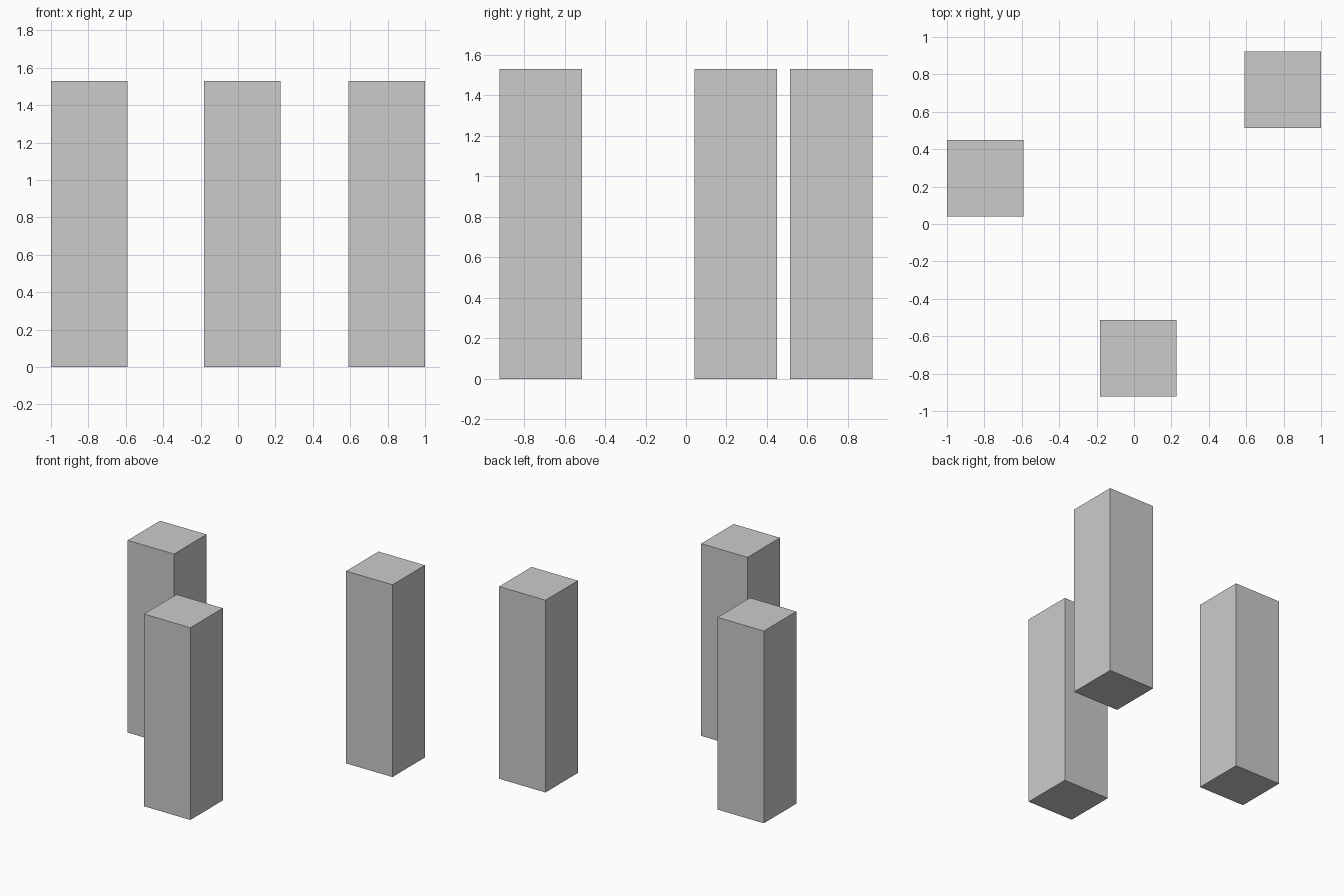
import bpy

if "Cube" in bpy.data.objects:
    bpy.data.objects.remove(bpy.data.objects["Cube"])

WIDTH, HEIGHT = 0.408, 1.53


def pillar(name, x, y):
    # Square pillar standing on the ground
    bpy.ops.mesh.primitive_cube_add(size=1, location=(x, y, HEIGHT / 2))
    obj = bpy.context.object
    obj.name = name
    obj.scale = (WIDTH, WIDTH, HEIGHT)
    bpy.ops.object.transform_apply(location=False, rotation=False, scale=True)


# Three identical free-standing pillars
for name, x, y in (("left_pillar", -0.796, 0.245),
                   ("front_pillar", 0.022, -0.718),
                   ("back_right_pillar", 0.796, 0.718)):
    pillar(name, x, y)
